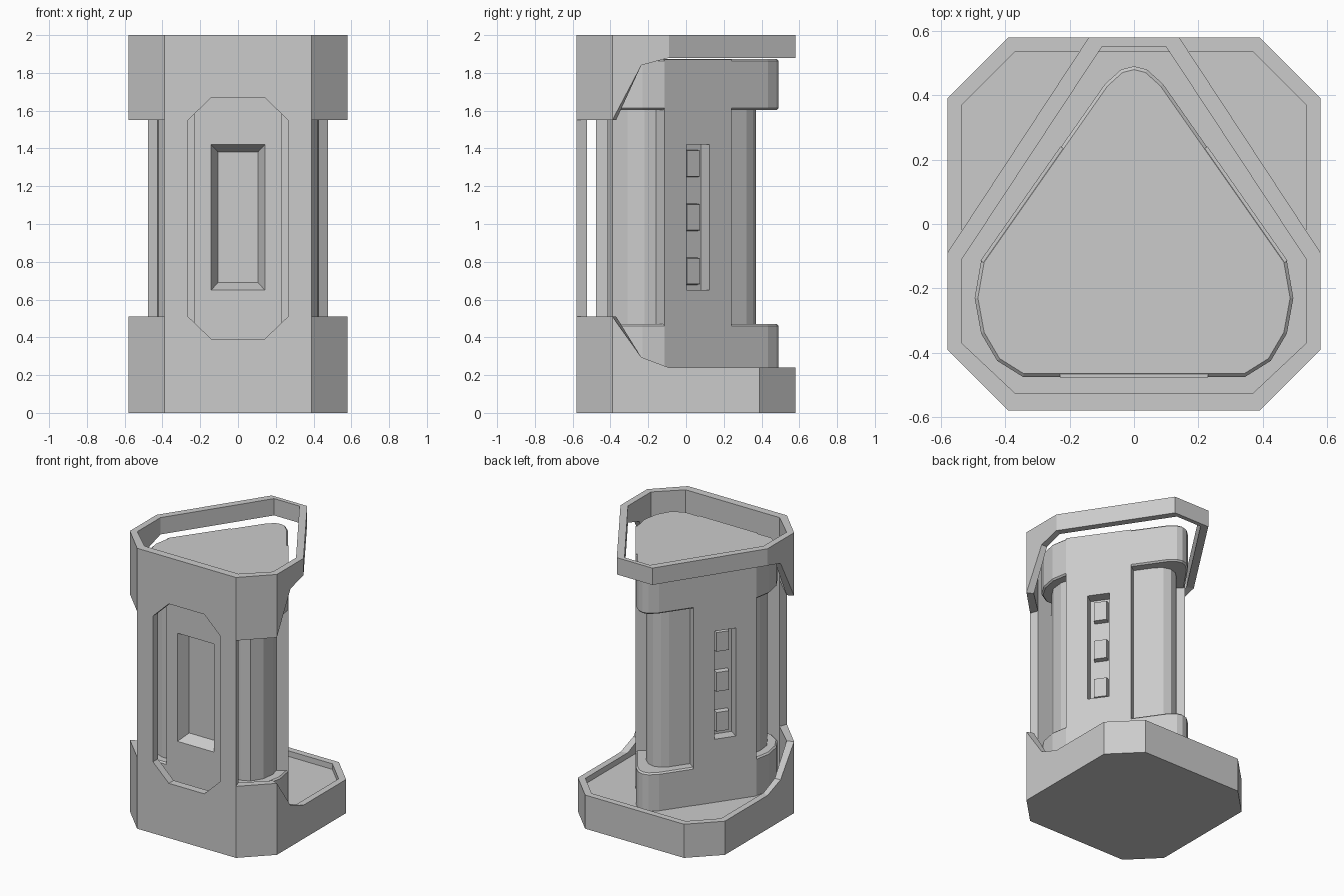
import bpy, bmesh
from mathutils import Vector

if "Cube" in bpy.data.objects:
    bpy.data.objects.remove(bpy.data.objects["Cube"])


def loft(name, rings):
    """Solid skinned through closed rings of equal length, ends capped."""
    bm = bmesh.new()
    vs = [[bm.verts.new(p) for p in r] for r in rings]
    n = len(rings[0])
    for a, b in zip(vs, vs[1:]):
        for i in range(n):
            j = (i + 1) % n
            bm.faces.new((a[i], a[j], b[j], b[i]))
    bm.faces.new(vs[0])
    bm.faces.new(vs[-1])
    bmesh.ops.recalc_face_normals(bm, faces=bm.faces)
    me = bpy.data.meshes.new(name)
    bm.to_mesh(me)
    bm.free()
    ob = bpy.data.objects.new(name, me)
    bpy.context.collection.objects.link(ob)
    return ob


def prism(name, pts, z0, z1):
    return loft(name, [[(x, y, z) for x, y in pts] for z in (z0, z1)])


def both(half):
    """Mirror a half outline across x = 0."""
    return half + [(-x, y) for x, y in reversed(half) if x > 0]


def apply_mods(ob):
    bpy.context.view_layer.objects.active = ob
    for m in list(ob.modifiers):
        bpy.ops.object.modifier_apply(modifier=m.name)


def cut(ob, cutters):
    for c in cutters:
        m = ob.modifiers.new("cut", "BOOLEAN")
        m.operation, m.solver, m.object = "DIFFERENCE", "EXACT", c
    apply_mods(ob)


def strip(name, stations):
    """Wall running from right front corner round the back to left front."""
    def ring(s, k):
        (ox, oy), (ix, iy), lo, hi = s
        return [(k*ox, oy, lo), (k*ox, oy, hi), (k*ix, iy, hi), (k*ix, iy, lo)]
    return loft(name, [ring(s, 1) for s in stations] +
                [ring(s, -1) for s in reversed(stations)])


# outer shell: upper ring, lower tray wall, tray floor
corner = [((.39, -.58), (.37, -.525)), ((.58, -.39), (.535, -.37)),
          ((.58, -.237), (.535, -.237)), ((.58, -.09), (.535, -.11))]
upper = [(o, i, z, 2) for (o, i), z in zip(corner, (1.55, 1.55, 1.84, 1.88))]
strip("upper_ring", upper + [((.14, .58), (.10, .55), 1.88, 2)])
lower = [(o, i, 0, z) for (o, i), z in zip(corner, (.51, .51, .295, .24))]
strip("tray_wall", lower + [((.58, .39), (.535, .37), 0, .24),
                            ((.39, .58), (.37, .535), 0, .24)])
prism("tray_floor", both([(.37, .535), (.535, .37), (.535, -.37), (.37, -.525)]), 0, .2)

# front plate with octagonal opening
plate = prism("front_plate", both([(.39, -.58), (.37, -.525)]), 0, 2)
octagon = [(.14, .39), (.265, .51), (.265, 1.55), (.14, 1.67)]
octagon = both(octagon)
opening = loft("opening_cutter", [[(x, y, z) for x, z in octagon] for y in (-.7, -.5)])
cut(plate, [opening])

# core: rounded triangular end caps and narrower column
cap_outline = both([(0, .49), (.04, .48), (.09, .435), (.475, -.115), (.495, -.23),
                    (.475, -.34), (.425, -.425), (.345, -.475)])
for name, z0, z1 in (("lower_cap", .19, .47), ("upper_cap", 1.603, 1.873)):
    cap = prism(name, cap_outline, z0, z1)
    if name == "upper_cap":
        cap.data.name = name
column = prism("core_column", both([(0, .37), (.05, .355), (.09, .32), (.405, -.13),
                                    (.43, -.22), (.42, -.31), (.37, -.39), (.31, -.415)]),
               .3, 1.7)


def panel_frame(a, b):
    """Point function: along the face, depth below it, height."""
    a, b = Vector((*a, 0)), Vector((*b, 0))
    mid, t = (a + b) / 2, (b - a).normalized()
    n = Vector((t.y, -t.x, 0))
    if n.dot(mid) < 0:
        n = -n
    return (lambda u, d, z: mid + t*u - n*d + Vector((0, 0, z))), (b - a).length / 2


def block(name, P, u0, h0, d0, u1, h1, d1, zc):
    """Frustum from half-size (u0,h0) at depth d0 to (u1,h1) at depth d1."""
    return loft(name, [[P(u*s, d, zc + h*q) for s, q in ((-1, -1), (1, -1), (1, 1), (-1, 1))]
                       for u, h, d in ((u0, h0, d0), (u1, h1, d1))])


# flush face panels with window and button slots
ZC = 1.035
cutters = [opening]
faces = [("front", (-.23, -.475), (.23, -.475)),
         ("right", (.475, -.115), (.2265, .24)),
         ("left", (-.475, -.115), (-.2265, .24))]
for name, a, b in faces:
    P, half = panel_frame(a, b)
    panel = block(name + "_panel", P, half, .8365, -.002, half, .8365, .12, ZC)
    if name == "front":
        c = block("window_cutter", P, .152, .395, -.02, .105, .345, .075, ZC)
    else:
        c = block("slot_cutter", P, .074, .385, -.02, .074, .385, .075, ZC)
        for k in (-1, 0, 1):
            block(name + "_button", P, .047, .073, .08, .042, .068, .04, ZC + k*.285)
    cut(panel, [c])
    cutters.append(c)
cut(column, cutters[1:])

for c in cutters:
    bpy.data.objects.remove(c)

# softened rims on the end caps
for name in ("lower_cap", "upper_cap"):
    ob = bpy.data.objects[name]
    m = ob.modifiers.new("rim", "BEVEL")
    m.width, m.segments, m.limit_method, m.angle_limit = .01, 1, "ANGLE", 1.2
    apply_mods(ob)
